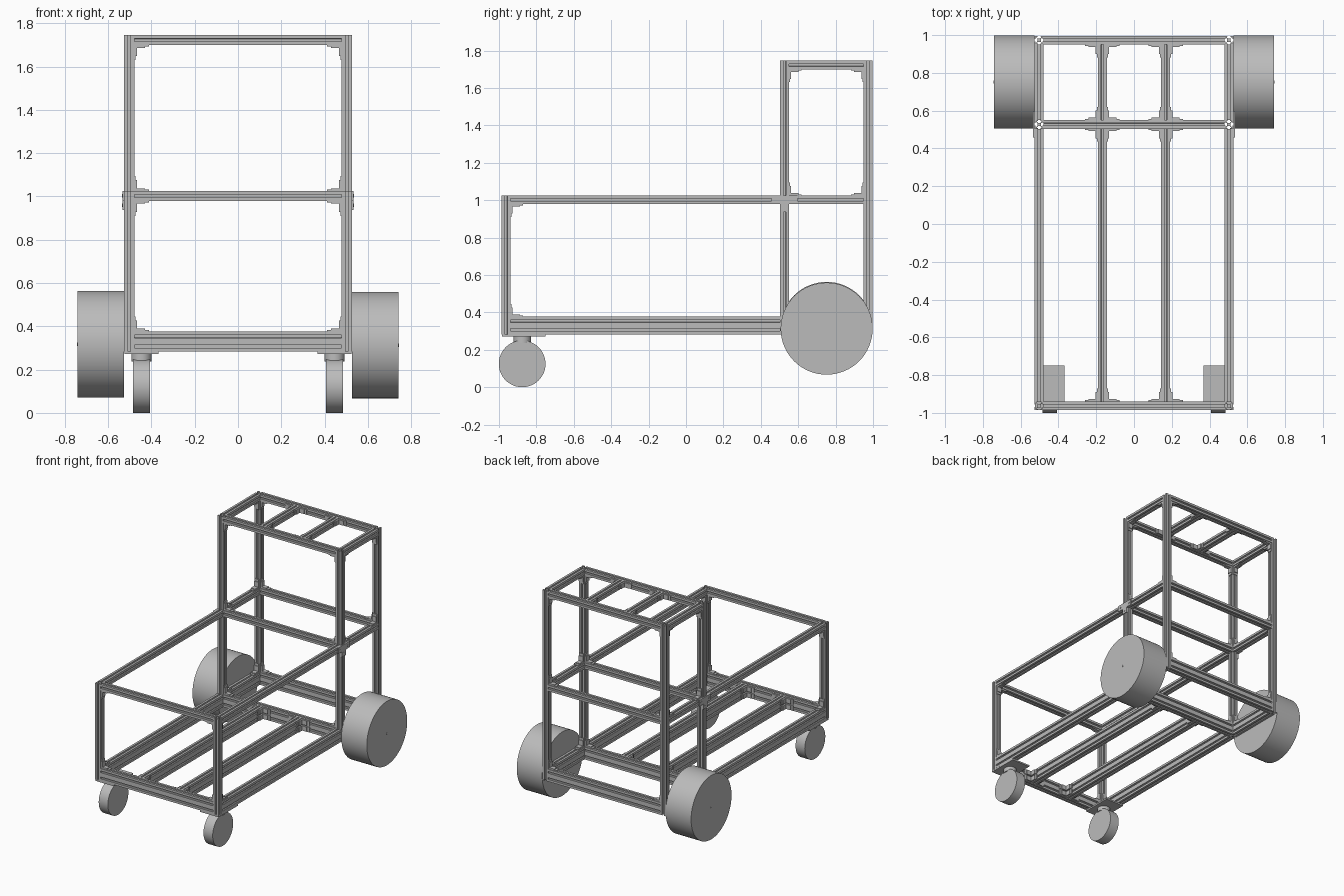
import bpy, bmesh, math
from mathutils import Vector, Matrix

cube = bpy.data.objects.get("Cube")
if cube:
    bpy.data.objects.remove(cube)

mat = bpy.data.materials.new("aluminium grey")
mat.use_nodes = True
GREY = (0.5, 0.5, 0.5, 1)
mat.diffuse_color = GREY
mat.node_tree.nodes["Principled BSDF"].inputs["Base Color"].default_value = GREY

W = 0.047                                  # width of one extrusion
H = W / 2
PX = 0.502                                 # post centre in x
FRONT, MID, REAR = -0.962, 0.527, 0.973    # post centres in y
BASE, DECK, TOP = 0.33, 1.002, 1.722       # beam centres in z
FLOOR, ROOF = BASE - W, TOP + H
INNER = 0.167                              # inner rail centre in x


def finish(name, bm, smooth=False):
    bmesh.ops.recalc_face_normals(bm, faces=bm.faces)
    me = bpy.data.meshes.new(name)
    bm.to_mesh(me)
    bm.free()
    ob = bpy.data.objects.new(name, me)
    bpy.context.collection.objects.link(ob)
    me.materials.append(mat)
    if smooth:
        bpy.ops.object.select_all(action='DESELECT')
        ob.select_set(True)
        bpy.context.view_layer.objects.active = ob
        bpy.ops.object.shade_smooth_by_angle(angle=math.radians(40))
    return ob


def slot_profile(units):
    """Outline of a T-slot extrusion, one unit wide and `units` tall."""
    slot = [(-.0065, 0), (-.0065, .005), (-.0135, .005), (-.0135, .008), (-.006, .015)]
    slot += [(-a, d) for a, d in reversed(slot)]
    h = H * units
    pts = []
    corners = [Vector(c) for c in ((-H, -h), (H, -h), (H, h), (-H, h))]
    for i, c in enumerate(corners):
        side = corners[(i + 1) % 4] - c
        along = side.normalized()
        inward = Vector((-along.y, along.x))
        pts.append(c)
        for k in range(round(side.length / W)):
            mid = c + along * W * (k + 0.5)
            pts += [mid + along * a + inward * d for a, d in slot]
    return pts


def beam(name, axis, start, end, across, units=1):
    """Extrusion along an axis; across holds the two other coordinates."""
    def place(u, v, t):
        p = [across[0] + u, across[1] + v]
        p.insert("xyz".index(axis), t)
        return p
    bm = bmesh.new()
    face = bm.faces.new([bm.verts.new(place(p.x, p.y, start)) for p in slot_profile(units)])
    grown = bmesh.ops.extrude_face_region(bm, geom=[face], use_keep_orig=True)
    move = Vector((0, 0, 0))
    move["xyz".index(axis)] = end - start
    bmesh.ops.translate(bm, vec=move, verts=[v for v in grown["geom"] if isinstance(v, bmesh.types.BMVert)])
    return finish(name, bm)


def add_box(bm, lo, hi):
    lo, hi = Vector(lo), Vector(hi)
    size = Vector([abs(c) for c in hi - lo])
    bmesh.ops.create_cube(bm, size=1, matrix=Matrix.Translation((lo + hi) / 2) @ Matrix.Diagonal(size).to_4x4())


def cylinder(name, centre, radius, depth, axis, segments=48):
    bm = bmesh.new()
    turn = Matrix.Rotation(math.pi / 2, 4, 'Y') if axis == "x" else Matrix()
    bmesh.ops.create_cone(bm, cap_ends=True, segments=segments, radius1=radius, radius2=radius,
                          depth=depth, matrix=Matrix.Translation(centre) @ turn)
    return finish(name, bm, True)


brackets = bmesh.new()


def bracket(corner, a, b):
    """L bracket in an inside corner with legs along directions a and b."""
    corner, a, b = Vector(corner), Vector(a), Vector(b)
    wide = a.cross(b) * 0.018
    for p, q in ((a, b), (b, a)):
        add_box(brackets, corner - wide, corner + wide + p * 0.068 + q * 0.006)
        add_box(brackets, corner - wide, corner + wide + p * 0.05 + q * 0.012)


X, Y, Z = (Vector(v) for v in ((1, 0, 0), (0, 1, 0), (0, 0, 1)))

# Posts, side rails and their brackets, mirrored left and right
for s, side in ((1, "left"), (-1, "right")):
    x = s * PX
    beam(side + "_front_post", "z", FLOOR, DECK + H, (x, FRONT))
    beam(side + "_middle_post", "z", FLOOR, ROOF, (x, MID))
    beam(side + "_rear_post", "z", FLOOR, ROOF, (x, REAR))
    for part, y0, y1 in (("front", FRONT + H, MID - H), ("rear", MID + H, REAR - H)):
        beam(f"{side}_{part}_base_rail", "y", y0, y1, (x, BASE), 2)
        beam(f"{side}_{part}_deck_rail", "y", y0, y1, (x, DECK))
    beam(side + "_top_rail", "y", MID + H, REAR - H, (x, TOP))
    bracket((x, FRONT + H, DECK - H), Y, -Z)
    bracket((x, FRONT + H, BASE + W), Y, Z)
    for y, d in ((MID + H, Y), (REAR - H, -Y)):
        bracket((x, y, TOP - H), d, -Z)
        bracket((x, y, DECK + H), d, Z)
        bracket((x, y, BASE + W), d, Z)

    # Inner rails on the base and under the roof
    beam(side + "_inner_base_rail", "y", FRONT + H, MID - H, (s * INNER, BASE), 2)
    beam(side + "_inner_top_rail", "y", MID + H, REAR - H, (s * INNER, TOP))
    for e in (H, -H):
        out = X if e > 0 else -X
        ix = s * INNER + e
        for z in (BASE + H, BASE - H):
            bracket((ix, FRONT + H, z), out, Y)
            bracket((ix, MID - H, z), out, -Y)
        bracket((ix, MID + H, TOP), out, Y)
        bracket((ix, REAR - H, TOP), out, -Y)

    # Tee plate with bolts where deck rail and middle post meet
    tee = bmesh.new()
    x0, x1 = s * (PX + H), s * (PX + H + 0.008)
    add_box(tee, (x0, MID - 0.07, DECK - H), (x1, MID + 0.07, DECK + H))
    add_box(tee, (x0, MID - H, DECK - 0.065), (x1, MID + H, DECK - H))
    for dy, dz in ((-.048, 0), (.048, 0), (0, -.042)):
        bmesh.ops.create_cone(tee, cap_ends=True, segments=12, radius1=.008, radius2=.008, depth=.004,
                              matrix=Matrix.Translation((x1, MID + dy, DECK + dz)) @ Matrix.Rotation(math.pi / 2, 4, 'Y'))
    finish(side + "_tee_plate", tee)

    # Drive wheel with axle end
    wz = 0.315 - s * 0.002
    cylinder(side + "_drive_wheel", (s * 0.634, 0.752, wz), 0.246, 0.216, "x", 64)
    cylinder(side + "_axle_end", (s * 0.742, 0.752, wz), 0.008, 0.004, "x", 16)

    # Caster: mounting plate, swivel and wheel
    plate = bmesh.new()
    add_box(plate, (s * 0.368, -0.985, FLOOR - 0.012), (s * 0.525, -0.75, FLOOR))
    finish(side + "_caster_plate", plate)
    cylinder(side + "_caster_swivel", (s * 0.446, -0.875, 0.255), 0.047, 0.035, "z", 32)
    cylinder(side + "_caster_wheel", (s * 0.446, -0.876, 0.125), 0.125, 0.078, "x")

# Cross beams between the posts
span = PX - H
for name, y in (("front", FRONT), ("middle", MID), ("rear", REAR)):
    beam(name + "_base_beam", "x", -span, span, (y, BASE), 2)
    beam(name + "_deck_beam", "x", -span, span, (y, DECK))
    if y > 0:
        beam(name + "_top_beam", "x", -span, span, (y, TOP))
    for s in (1, -1):
        bracket((s * span, y, BASE + W), -s * X, Z)
        if y > 0:
            bracket((s * span, y, TOP - H), -s * X, -Z)
            bracket((s * span, y, DECK + H), -s * X, Z)
        else:
            bracket((s * span, y, DECK - H), -s * X, -Z)

finish("corner_brackets", brackets)
